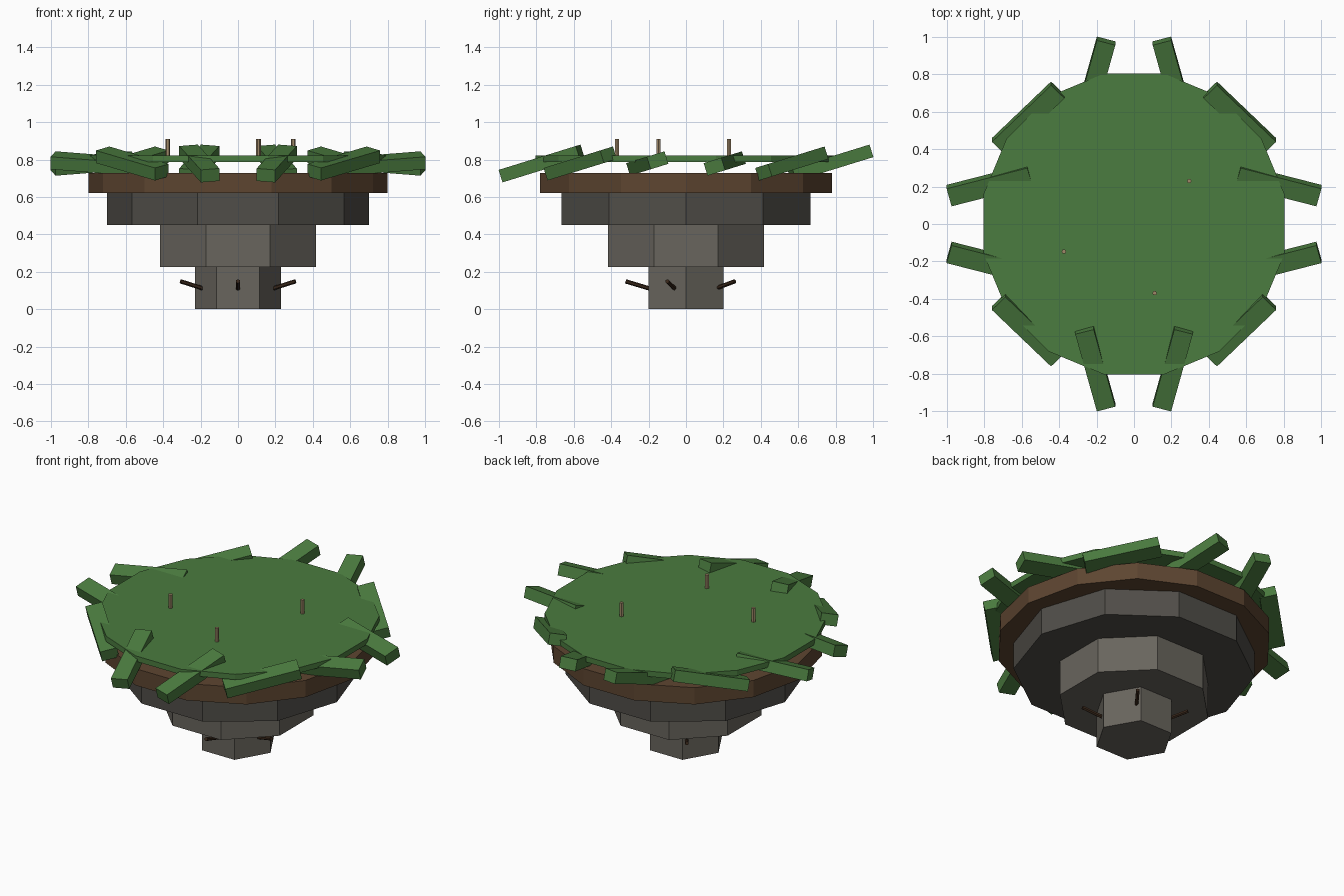
import bpy, math
from mathutils import Matrix, Vector

if "Cube" in bpy.data.objects:
    bpy.data.objects.remove(bpy.data.objects["Cube"])


def material(name, rgb):
    m = bpy.data.materials.new(name)
    m.diffuse_color = (*rgb, 1)
    m.use_nodes = True
    m.node_tree.nodes["Principled BSDF"].inputs["Base Color"].default_value = m.diffuse_color
    return m


ROCK = material("rock", (0.14, 0.13, 0.11))
DARK_ROCK = material("dark_rock", (0.08, 0.075, 0.065))
DIRT = material("dirt", (0.11, 0.06, 0.03))
GRASS = material("grass", (0.07, 0.2, 0.05))
STEM = material("stem", (0.35, 0.25, 0.14))
ROOT = material("root", (0.04, 0.02, 0.01))


def finish(name, mat):
    ob = bpy.context.object
    ob.name = name
    ob.data.materials.append(mat)
    return ob


def slab(name, sides, radius, z0, z1, mat, x=0, y=0):
    """Upright prism with a flat side facing front."""
    bpy.ops.mesh.primitive_cylinder_add(
        vertices=sides, radius=radius, depth=z1 - z0,
        location=(x, y, (z0 + z1) / 2), rotation=(0, 0, math.pi / sides))
    return finish(name, mat)


def rod(name, a, b, radius, mat):
    a, b = Vector(a), Vector(b)
    bpy.ops.mesh.primitive_cylinder_add(
        vertices=6, radius=radius, depth=(b - a).length, location=(a + b) / 2,
        rotation=(b - a).to_track_quat('Z', 'Y').to_euler())
    return finish(name, mat)


# Stepped rock underside, soil and turf
slab("rock_tip", 6, 0.23, 0.0, 0.225, ROCK)
slab("rock_middle", 8, 0.45, 0.225, 0.45, ROCK)
slab("rock_upper", 10, 0.70, 0.45, 0.62, DARK_ROCK)
slab("soil_layer", 14, 0.80, 0.62, 0.727, DIRT)
slab("grass_top", 16, 0.82, 0.788, 0.823, GRASS)

# Ring of turf blocks, all tipped up towards the back
for i in range(12):
    a = math.radians(15 + 30 * i)
    bpy.ops.mesh.primitive_cube_add(size=1)
    ob = finish(f"turf_block_{i + 1}", GRASS)
    ob.matrix_world = (
        Matrix.Translation((0.8 * math.cos(a), 0.8 * math.sin(a), 0.779))
        @ Matrix.Rotation(0.3, 4, 'X') @ Matrix.Rotation(-a, 4, 'Z')
        @ Matrix.Diagonal((0.447, 0.102, 0.07, 1)))

# Small stems on the turf
for i, (x, y) in enumerate([(0.295, 0.23), (-0.375, -0.148), (0.11, -0.37)]):
    slab(f"stem_{i + 1}", 6, 0.0125, 0.81, 0.91, STEM, x, y)

# Roots poking out of the lowest rock
for i in range(5):
    a = math.radians(270 + 72 * i)
    c, s = math.cos(a), math.sin(a)
    rod(f"root_{i + 1}", (0.12 * c, 0.12 * s, 0.088),
        (0.323 * c, 0.323 * s, 0.149), 0.0115, ROOT)
